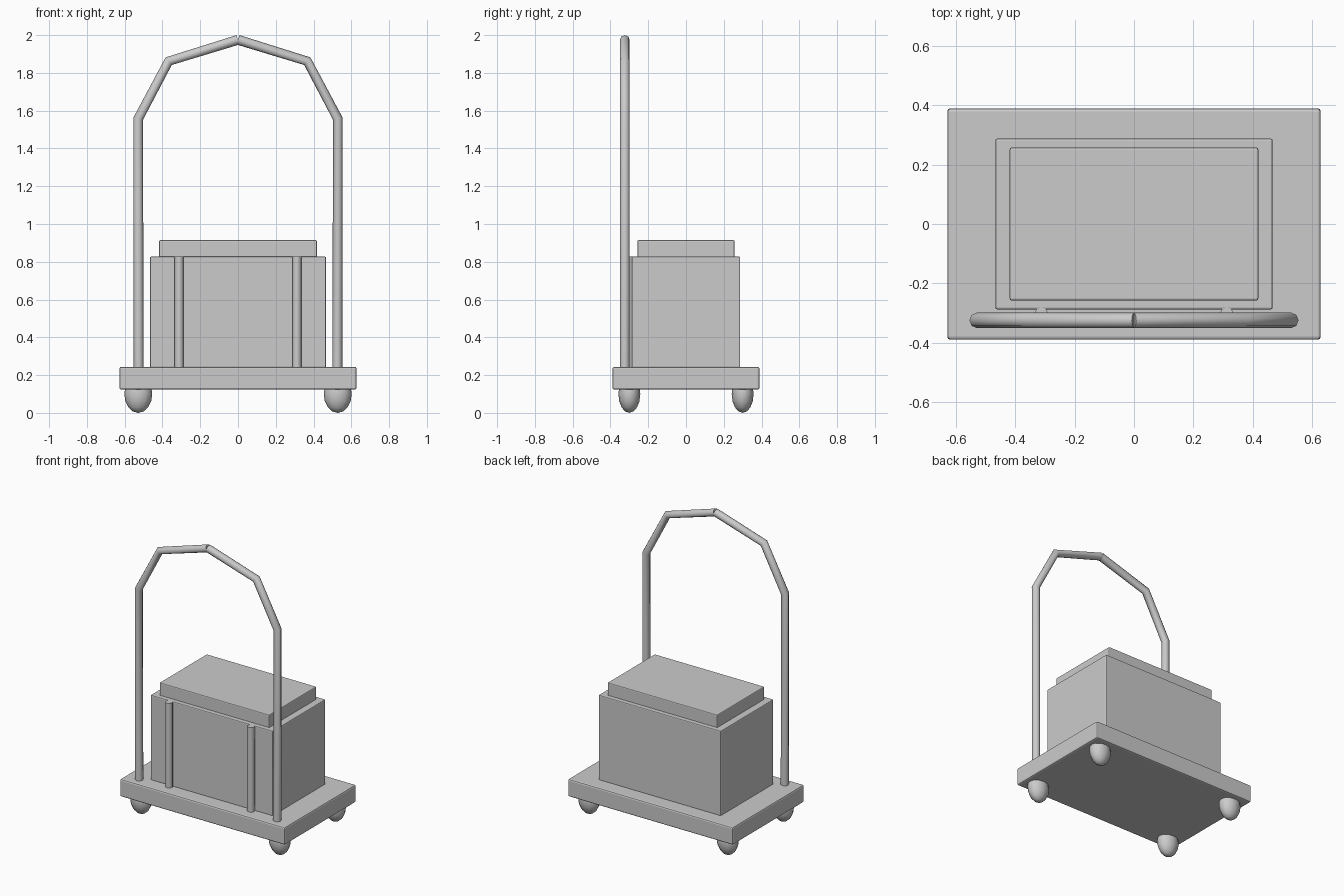
import bpy

if "Cube" in bpy.data.objects:
    bpy.data.objects.remove(bpy.data.objects["Cube"])


def box(name, x, y, z0, z1, bevel):
    bpy.ops.mesh.primitive_cube_add(size=1, location=(0, 0, (z0 + z1) / 2))
    ob = bpy.context.object
    ob.name = name
    ob.scale = (2 * x, 2 * y, z1 - z0)
    bpy.ops.object.transform_apply(location=False, rotation=False, scale=True)
    mod = ob.modifiers.new("soft_edges", 'BEVEL')
    mod.width = bevel
    mod.segments = 2
    return ob


# Platform and luggage trunk
box("deck", 0.628, 0.389, 0.123, 0.244, 0.01)
box("trunk", 0.466, 0.287, 0.24, 0.827, 0.006)
box("trunk_lid", 0.418, 0.257, 0.82, 0.914, 0.006)


def tube(name, points, radius):
    curve = bpy.data.curves.new(name, 'CURVE')
    curve.dimensions = '3D'
    curve.bevel_depth = radius
    curve.bevel_resolution = 2
    curve.use_fill_caps = True
    spline = curve.splines.new('POLY')
    spline.points.add(len(points) - 1)
    for p, co in zip(spline.points, points):
        p.co = (*co, 1)
    ob = bpy.data.objects.new(name, curve)
    bpy.context.collection.objects.link(ob)
    bpy.ops.object.select_all(action='DESELECT')
    ob.select_set(True)
    bpy.context.view_layer.objects.active = ob
    bpy.ops.object.convert(target='MESH')
    bpy.ops.object.shade_smooth_by_angle(angle=0.87)


for side, s in (("left", -1), ("right", 1)):
    # Half of the arched handle, meeting its twin at the apex
    path = [(0.526, 0.24), (0.528, 1.558), (0.367, 1.862), (0, 1.975)]
    tube(f"handle_{side}", [(s * x, -0.324, z) for x, z in path], 0.026)

    # Upright rod on the trunk front
    tube(f"trunk_rod_{side}", [(s * 0.312, -0.304, 0.24), (s * 0.312, -0.304, 0.827)], 0.024)

    # Rounded casters, partly sunk into the deck
    for end, y in (("front", -0.3), ("back", 0.3)):
        bpy.ops.mesh.primitive_uv_sphere_add(
            segments=12, ring_count=8, radius=1, location=(s * 0.528, y, 0.1))
        wheel = bpy.context.object
        wheel.name = f"caster_{end}_{side}"
        wheel.scale = (0.074, 0.058, 0.1)
        bpy.ops.object.transform_apply(location=False, rotation=False, scale=True)
        bpy.ops.object.shade_smooth_by_angle(angle=0.87)
